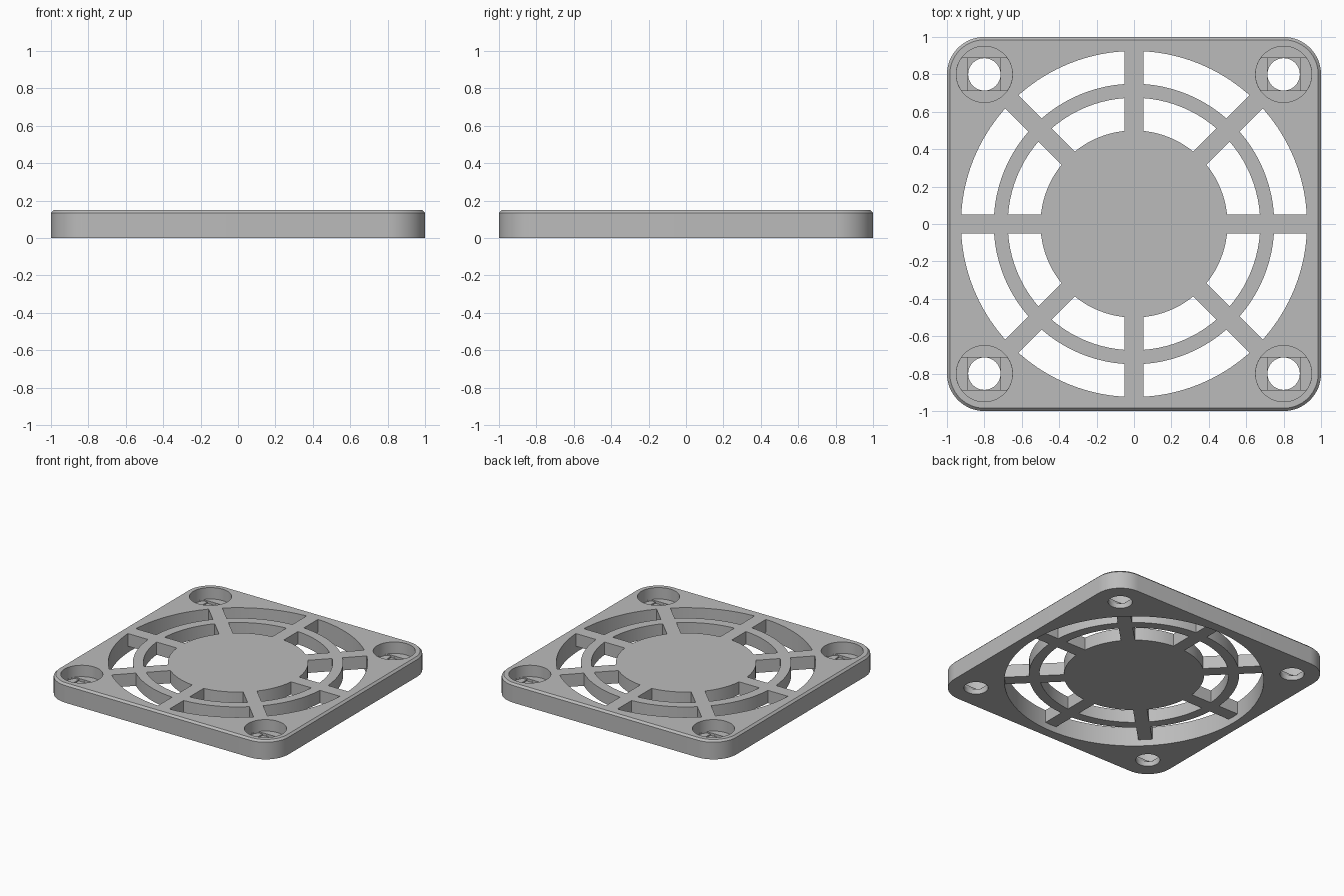
import bpy, bmesh
from math import sin, cos, pi, radians
from mathutils import Matrix

default = bpy.data.objects.get("Cube")
if default:
    bpy.data.objects.remove(default, do_unlink=True)

THICK, RECESS, CHAMFER = 0.15, 0.05, 0.015
HOLE_AT, HOLE_R, BORE_R = 0.8, 0.0875, 0.15

grey = bpy.data.materials.new("plain grey")
grey.use_nodes = True
colour = (0.5, 0.5, 0.5, 1)
grey.diffuse_color = colour
grey.node_tree.nodes["Principled BSDF"].inputs["Base Color"].default_value = colour


def circle(r, n=96):
    return [(r * cos(2 * pi * i / n), r * sin(2 * pi * i / n)) for i in range(n)]


def rectangle(w, h):
    return [(-w, -h), (w, -h), (w, h), (-w, h)]


def rounded_square(centre, r, steps=16):
    pts = []
    for k, (sx, sy) in enumerate([(1, 1), (-1, 1), (-1, -1), (1, -1)]):
        for i in range(steps + 1):
            a = (k + i / steps) * pi / 2
            pts.append((sx * centre + r * cos(a), sy * centre + r * sin(a)))
    return pts


def loft(name, layers, matrix=None, closed=False):
    """Skin a stack of (outline, z) layers; cap the ends or close the loop."""
    bm = bmesh.new()
    rings = [[bm.verts.new((x, y, z)) for x, y in pts] for pts, z in layers]
    pairs = list(zip(rings, rings[1:]))
    if closed:
        pairs.append((rings[-1], rings[0]))
    else:
        bm.faces.new(rings[0])
        bm.faces.new(rings[-1])
    for low, high in pairs:
        for i in range(len(low)):
            j = (i + 1) % len(low)
            bm.faces.new((low[i], low[j], high[j], high[i]))
    bmesh.ops.recalc_face_normals(bm, faces=bm.faces)
    if matrix:
        bm.transform(matrix)
    mesh = bpy.data.meshes.new(name)
    bm.to_mesh(mesh)
    bm.free()
    mesh.materials.append(grey)
    obj = bpy.data.objects.new(name, mesh)
    bpy.context.collection.objects.link(obj)
    return obj


def prism(name, outline, z0, z1, matrix=None):
    return loft(name, [(outline, z0), (outline, z1)], matrix)


def cut(target, cutter):
    """Subtract the cutter from the target and discard it."""
    mod = target.modifiers.new("cut", "BOOLEAN")
    mod.operation, mod.solver, mod.object = "DIFFERENCE", "EXACT", cutter
    bpy.context.view_layer.objects.active = target
    bpy.ops.object.modifier_apply(modifier=mod.name)
    bpy.data.objects.remove(cutter, do_unlink=True)


# Square frame with rounded corners and a chamfered top edge
guard = loft("fan_guard", [
    (rounded_square(0.8, 0.2), 0),
    (rounded_square(0.8, 0.2), THICK - CHAMFER),
    (rounded_square(0.8, 0.2 - CHAMFER), THICK)])

# Round opening, keeping hub, ring and spokes raised above the underside
opening = prism("opening_cutter", circle(0.925), -0.1, 0.3)
cut(opening, prism("hub", circle(0.5), RECESS, 0.4))
for k in range(4):
    turn = Matrix.Rotation(k * pi / 4, 4, "Z")
    cut(opening, prism("spoke_pair", rectangle(1.1, 0.05), RECESS, 0.4, turn))
inner, outer = circle(0.675), circle(0.75)
cut(opening, loft("ring", [(inner, RECESS), (outer, RECESS), (outer, 0.4), (inner, 0.4)],
                  closed=True))
cut(guard, opening)

# Counterbored screw holes, stepping down through a slot and a square
slot = [(x, max(-HOLE_R, min(HOLE_R, y))) for x, y in circle(BORE_R - 0.0005)]
for sx in (-1, 1):
    for sy in (-1, 1):
        place = Matrix.Translation((sx * HOLE_AT, sy * HOLE_AT, 0))
        cut(guard, prism("bore_cutter", circle(BORE_R), 0.06, 0.3, place))
        cut(guard, prism("slot_cutter", slot, 0.05, 0.1, place))
        cut(guard, prism("square_cutter", rectangle(HOLE_R - 0.0005, HOLE_R - 0.0005),
                         0.04, 0.1, place))
        cut(guard, prism("hole_cutter", circle(HOLE_R - 0.001, 48), -0.1, 0.1, place))

# Smooth curved walls, keep the edges sharp
bpy.ops.object.select_all(action="DESELECT")
guard.select_set(True)
bpy.context.view_layer.objects.active = guard
bpy.ops.object.shade_smooth_by_angle(angle=radians(30))
